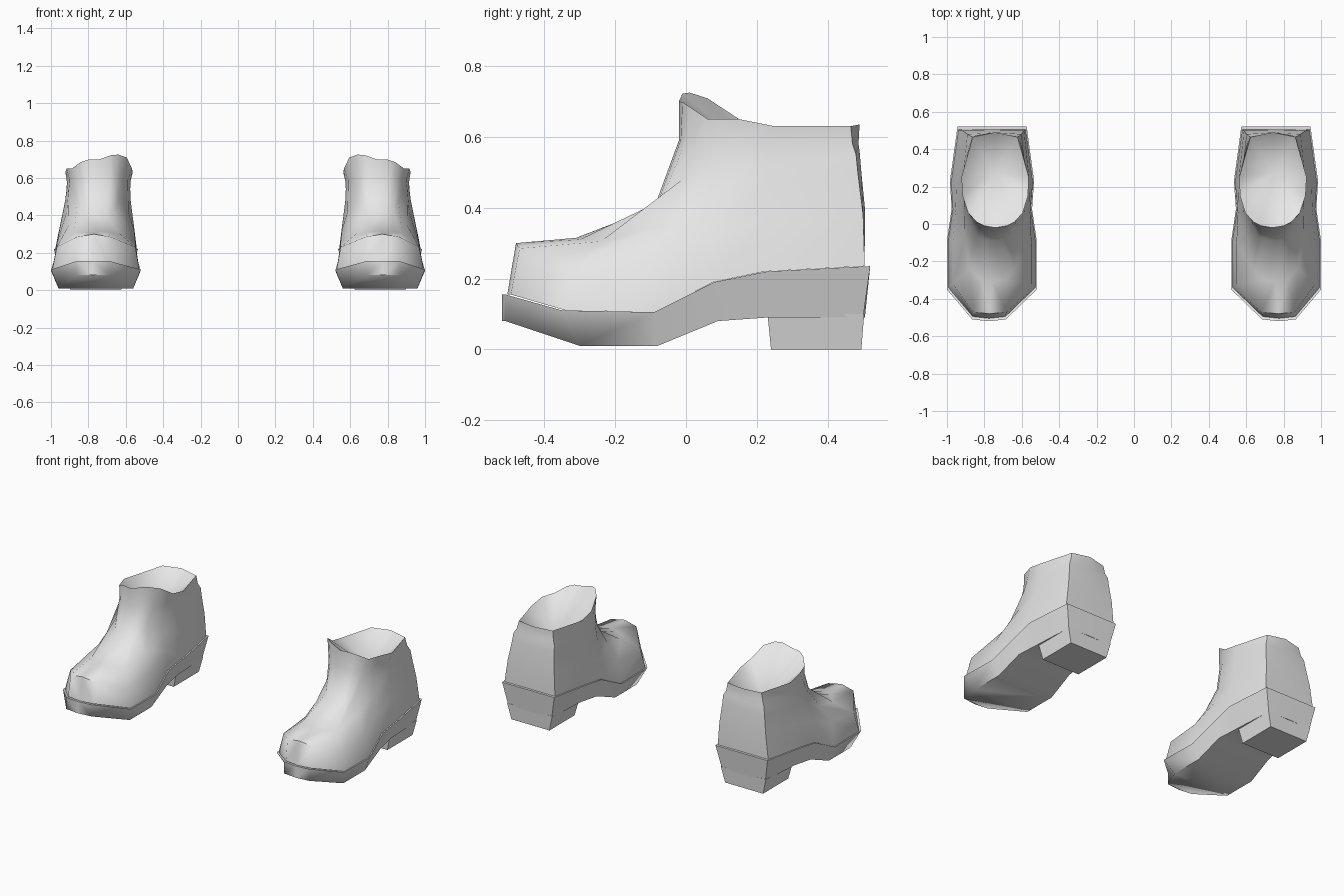
import bpy
import bmesh
from math import radians

cube = bpy.data.objects.get("Cube")
if cube:
    bpy.data.objects.remove(cube)

grey = bpy.data.materials.new("light_grey")
grey.use_nodes = True
grey.diffuse_color = (0.8, 0.8, 0.8, 1)
grey.node_tree.nodes["Principled BSDF"].inputs["Base Color"].default_value = (0.8, 0.8, 0.8, 1)

# Half outlines from toe to heel: (half width, y, z)
sole_edge = [(0, -.52, .08), (.09, -.51, .08), (.2, -.3, .01), (.2, -.08, .01),
             (.19, .09, .08), (.17, .23, .09), (.155, .5, .09), (0, .505, .09)]
sole_rim = [(0, -.52, .155), (.09, -.51, .155), (.24, -.35, .11), (.24, -.09, .105),
            (.215, .08, .19), (.225, .23, .22), (.185, .52, .235), (0, .52, .235)]
shoulder = [(0, -.48, .3), (.09, -.47, .285), (.21, -.32, .23), (.21, -.1, .25),
            (.2, .06, .32), (.195, .23, .36), (.165, .5, .38), (0, .505, .4)]
vamp = [(0, -.31, .315), (.06, -.3, .31), (.12, -.24, .305), (.15, -.07, .35),
        (.165, .06, .42), (.175, .23, .48), (.15, .485, .5), (0, .495, .5)]
instep = [(0, -.09, .4), (.045, -.085, .4), (.08, -.07, .42), (.11, -.01, .48),
          (.16, .08, .52), (.17, .23, .54), (.145, .48, .55), (0, .49, .56)]
ankle = [(0, -.02, .59), (.06, -.015, .59), (.09, 0, .59), (.12, .03, .59),
         (.155, .1, .59), (.17, .23, .58), (.13, .47, .58), (0, .487, .58)]
collar = [(0, -.02, .7), (.06, -.01, .71), (.1, .01, .705), (.145, .06, .68),
          (.175, .15, .65), (.18, .25, .63), (.12, .465, .63), (0, .49, .635)]


def whole(half):
    """Close a half outline by mirroring it."""
    return half + [(-x, y, z) for x, y, z in half[-2:0:-1]]


def inset(half, amount):
    """Pull an outline in towards the middle of the foot."""
    return [(x * amount, y * amount, z) for x, y, z in half]


def tilt(ring):
    """Lower the outer front of the collar and raise the inner front."""
    return [(x, y, z - .2 * x if y < .1 else z) for x, y, z in ring]


def place(point, side):
    x, y, z = point
    centre = .76 - .04 * max(z - .2, 0)
    if y < -.4:
        centre += .015
    return side * (centre + x), y, z


def loft(name, rings, side, apex=None):
    """Skin closed rings, cap both ends, or sink the last into a hollow."""
    bm = bmesh.new()
    loops = [[bm.verts.new(place(p, side)) for p in ring] for ring in rings]
    n = len(loops[0])
    for low, high in zip(loops, loops[1:]):
        for i in range(n):
            j = (i + 1) % n
            bm.faces.new((low[i], low[j], high[j], high[i]))

    def cap(loop):
        if n == 4:
            bm.faces.new(loop)
            return
        for i in range(n // 2):
            corners = (loop[i], loop[i + 1], loop[n - i - 1], loop[-i])
            bm.faces.new(list(dict.fromkeys(corners)))

    cap(loops[0])
    if apex:
        tip = bm.verts.new(place(apex, side))
        for i in range(n):
            bm.faces.new((loops[-1][i], loops[-1][(i + 1) % n], tip))
    else:
        cap(loops[-1])
    bmesh.ops.recalc_face_normals(bm, faces=bm.faces)
    mesh = bpy.data.meshes.new(name)
    bm.to_mesh(mesh)
    bm.free()
    mesh.materials.append(grey)
    obj = bpy.data.objects.new(name, mesh)
    bpy.context.collection.objects.link(obj)
    bpy.ops.object.select_all(action="DESELECT")
    obj.select_set(True)
    bpy.context.view_layer.objects.active = obj
    bpy.ops.object.shade_smooth_by_angle(angle=radians(62))


def block(width, front, back, z):
    return [(-width, front, z), (width, front, z), (width, back, z), (-width, back, z)]


for label, side in (("left", 1), ("right", -1)):
    # Sole with a raised toe and arch
    loft(label + "_sole", [whole(sole_edge), whole(sole_rim)], side)
    # Tapered heel block
    loft(label + "_heel", [block(.135, .24, .495, 0), block(.16, .23, .503, .1)], side)
    # Upper with a hollow collar
    halves = [inset(sole_rim, .97), shoulder, vamp, instep, ankle]
    rings = [whole(h) for h in halves] + [tilt(whole(collar))]
    loft(label + "_upper", rings, side, apex=(0, .28, .48))
